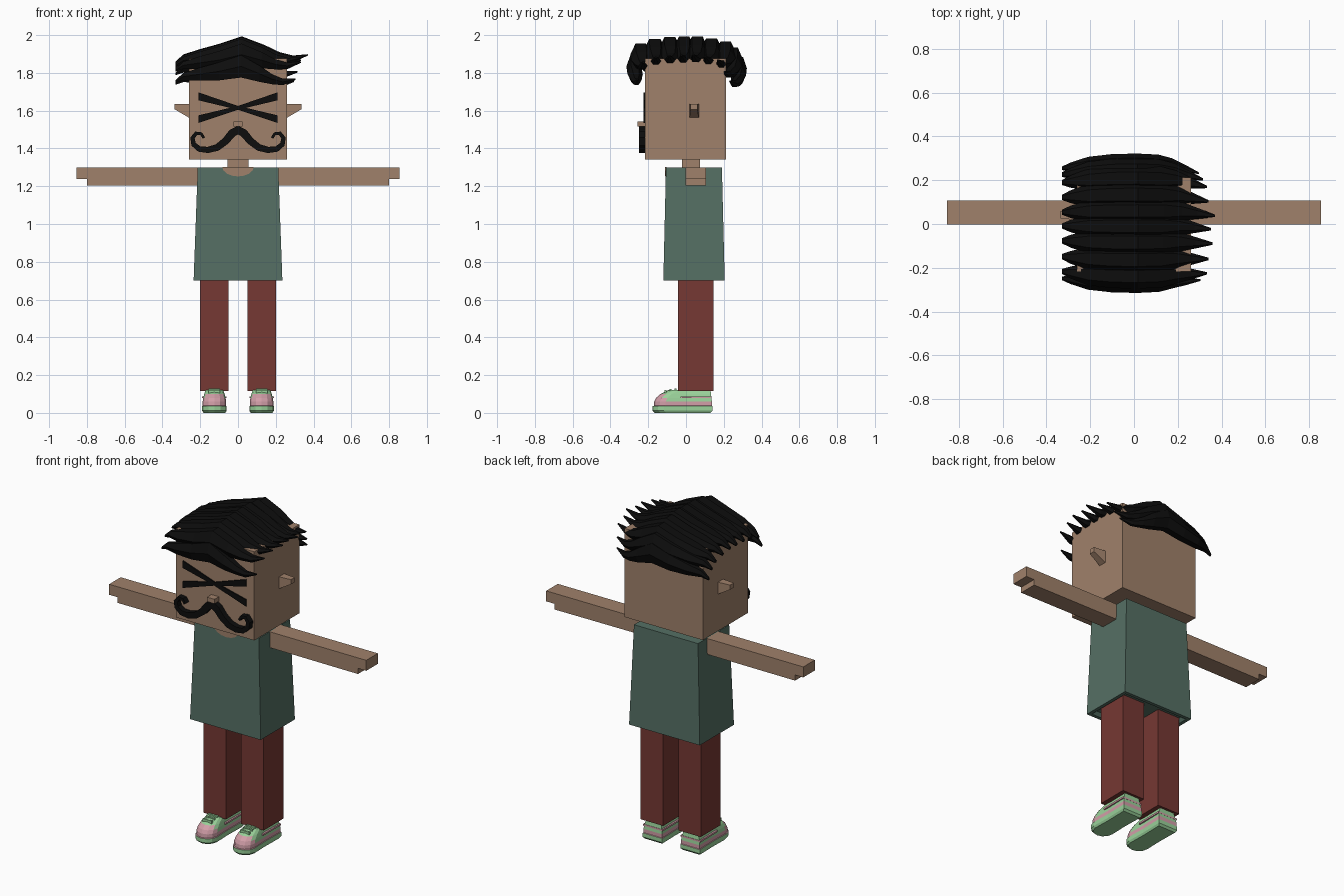
import bpy, bmesh, math
from mathutils import Vector

if "Cube" in bpy.data.objects:
    bpy.data.objects.remove(bpy.data.objects["Cube"], do_unlink=True)


def material(name, rgb):
    m = bpy.data.materials.new(name)
    m.use_nodes = True
    m.diffuse_color = (*rgb, 1)
    bsdf = m.node_tree.nodes["Principled BSDF"]
    bsdf.inputs["Base Color"].default_value = (*rgb, 1)
    bsdf.inputs["Roughness"].default_value = 0.9
    return m


SKIN = material("skin", (0.35, 0.22, 0.145))
SHIRT = material("shirt_green", (0.09, 0.16, 0.127))
TROUSERS = material("trouser_red", (0.18, 0.04, 0.033))
BLACK = material("hair_black", (0.004, 0.004, 0.004))
MINT = material("shoe_mint", (0.32, 0.64, 0.32))
PINK = material("shoe_pink", (0.64, 0.34, 0.39))


def loft(name, rings, mats, rule=None):
    """Skin a list of equal-length point rings and cap both ends."""
    bm = bmesh.new()
    loops = [[bm.verts.new(p) for p in ring] for ring in rings]
    n = len(loops[0])
    for a, b in zip(loops, loops[1:]):
        for i in range(n):
            j = (i + 1) % n
            bm.faces.new((a[i], a[j], b[j], b[i]))
    bm.faces.new(loops[0][::-1])
    bm.faces.new(loops[-1])
    bmesh.ops.recalc_face_normals(bm, faces=bm.faces[:])
    if rule:
        for f in bm.faces:
            f.material_index = rule(f.calc_center_median(), f)
    me = bpy.data.meshes.new(name)
    bm.to_mesh(me)
    bm.free()
    for m in mats:
        me.materials.append(m)
    ob = bpy.data.objects.new(name, me)
    bpy.context.collection.objects.link(ob)
    return ob


def rect(x0, x1, y0, y1, z):
    return [(x0, y0, z), (x1, y0, z), (x1, y1, z), (x0, y1, z)]


def box(name, x, y, z, mat):
    return loft(name, [rect(*x, *y, z[0]), rect(*x, *y, z[1])], [mat])


def plate(name, outline, y0, y1, mat):
    """Extrude an x-z outline along y."""
    return loft(name, [[(x, y, z) for x, z in outline] for y in (y0, y1)], [mat])


def mirrored(side, pts):
    return [(side * p[0], *p[1:]) for p in pts]


# Head, neck and nose
box("head", (-0.26, 0.26), (-0.217, 0.212), (1.342, 1.875), SKIN)
box("neck", (-0.055, 0.055), (-0.02, 0.075), (1.28, 1.36), SKIN)
box("nose", (-0.025, 0.025), (-0.258, -0.21), (1.515, 1.542), SKIN)

# Tapered shirt with a recessed underside
loft("shirt", [
    rect(-0.2, 0.2, -0.085, 0.17, 0.72),
    rect(-0.215, 0.215, -0.1, 0.185, 0.70),
    rect(-0.235, 0.235, -0.12, 0.205, 0.70),
    rect(-0.213, 0.213, -0.106, 0.19, 1.30)], [SHIRT])

# Round neckline showing skin
arc = [math.pi * (1 + i / 8) for i in range(9)]
plate("neckline", [(0.083 * math.cos(a), 1.302 + 0.05 * math.sin(a)) for a in arc],
      -0.112, -0.104, SKIN)

# Crossed eye marks, narrower where they meet
for side, label in ((1, "left"), (-1, "right")):
    mark = [(-0.21, 1.655), (0, 1.605), (0.21, 1.535),
            (0.21, 1.575), (0, 1.625), (-0.21, 1.697)]
    plate("eye_mark_" + label, mirrored(side, mark), -0.225, -0.216, BLACK)


# Curled moustache half as a tapering ribbon
def moustache(side, label):
    path = [Vector(p) for p in (
        (0, 1.497), (0.03, 1.482), (0.065, 1.44), (0.11, 1.405), (0.16, 1.392),
        (0.205, 1.397), (0.235, 1.422), (0.241, 1.455), (0.222, 1.48),
        (0.195, 1.478), (0.18, 1.455))]
    upper, lower = [], []
    for i, p in enumerate(path):
        d = (path[min(i + 1, len(path) - 1)] - path[max(i - 1, 0)]).normalized()
        if i == 0:
            d = Vector((1, 0))
        w = 0.023 * (1 - 0.07 * i)
        upper.append(p + w * Vector((-d.y, d.x)))
        lower.append(p - w * Vector((-d.y, d.x)))
    # Each segment is a quad ring swept along the path
    rings = [[(side * q.x, y, q.y) for q, y in
              ((u, -0.25), (l, -0.25), (l, -0.215), (u, -0.215))]
             for u, l in zip(upper, lower)]
    loft("moustache_" + label, rings, [BLACK])


# Shoe outline: square heel, rounded toe
def shoe_ring(side, z, front, half, heel):
    toe = front + 0.06
    pts = [(0.125 + half, heel), (0.125 + half * 0.95, 0.0)]
    for i in range(7):
        a = math.pi * i / 6
        pts.append((0.125 + half * math.cos(a), toe - 0.06 * math.sin(a)))
    pts += [(0.125 - half * 0.95, 0.0), (0.125 - half, heel)]
    return [(side * x, y, z) for x, y in pts]


def shoe_colour(c, f):
    if c.z < 0.036:
        return 0
    if c.z < 0.062:
        return 1
    return 1 if c.y < -0.105 and c.z < 0.105 else 0


for side, label in ((1, "left"), (-1, "right")):
    # Ear: flat top, slanted underside
    loft("ear_" + label, [
        [(side * x, y, z) for y, z in ((y0, z0), (y1, z0), (y1, 1.635), (y0, 1.635))]
        for x, y0, y1, z0 in ((0.255, 0.018, 0.068, 1.56), (0.335, 0.025, 0.06, 1.607))],
        [SKIN])

    # Arm with a shorter lower palm step
    arm = [(0.2, 1.205), (0.80, 1.203), (0.80, 1.237), (0.855, 1.237),
           (0.855, 1.30), (0.2, 1.30)]
    plate("arm_" + label, mirrored(side, arm), -0.003, 0.107, SKIN)

    # Leg and ankle
    xs = sorted((side * 0.05, side * 0.20))
    box("trouser_leg_" + label, xs, (-0.042, 0.145), (0.117, 0.73), TROUSERS)
    xs = sorted((side * 0.08, side * 0.17))
    box("ankle_" + label, xs, (-0.02, 0.11), (0.10, 0.16), SKIN)

    # Layered trainer
    layers = ((0, -0.165, 0.058, 0.13), (0.012, -0.177, 0.065, 0.14),
              (0.036, -0.177, 0.065, 0.14), (0.038, -0.17, 0.062, 0.137),
              (0.06, -0.168, 0.062, 0.137), (0.08, -0.158, 0.059, 0.135),
              (0.10, -0.135, 0.054, 0.132), (0.122, -0.09, 0.046, 0.13))
    loft("shoe_" + label, [shoe_ring(side, *l) for l in layers], [MINT, PINK], shoe_colour)
    box("shoe_stripe_" + label, sorted((side * 0.06, side * 0.19)),
        (-0.03, 0.136), (0.078, 0.088), PINK)
    for k in range(3):
        y = -0.115 + 0.027 * k
        box(f"lace_{label}_{k + 1}", sorted((side * 0.095, side * 0.155)),
            (y, y + 0.012), (0.1, 0.122 + 0.004 * k), MINT)

    moustache(side, label)

# Hair: faceted locks running sideways; columns are x, height, thickness, width
LOCK = ((-0.33, 1.855, 0.008, 0.2), (-0.29, 1.88, 0.02, 0.5), (-0.21, 1.892, 0.035, 0.9),
        (-0.1, 1.908, 0.05, 1), (0.02, 1.937, 0.062, 1), (0.14, 1.912, 0.045, 1),
        (0.22, 1.893, 0.028, 0.75), (0.29, 1.887, 0.018, 0.45), (0.37, 1.91, 0.004, 0.1))


def lock(i, y, drop, reach, width):
    rings = []
    for x, z, h, w in LOCK:
        bow = 1 - 0.9 * x * x
        tip = x * reach if x > 0 else x
        curl = -0.035 * max(0, x) if drop < 0.05 else -0.12 * max(0, x)
        ring = []
        for k in range(6):
            a = math.pi * k / 3
            ring.append((tip, y * bow + width * w * math.cos(a) - 0.1 * max(0, x - 0.22),
                         z - drop + curl + h * 1.1 * math.sin(a)))
        rings.append(ring)
    loft(f"hair_lock_{i + 1}", rings, [BLACK])


locks = ((-0.275, 0.1, 0.82, 0.04), (-0.24, 0.04, 0.9, 0.055), (-0.165, 0.015, 0.92, 0.058),
         (-0.085, 0.006, 0.97, 0.058), (-0.01, 0.004, 0.95, 0.056), (0.06, 0.002, 1.0, 0.056),
         (0.135, 0.012, 0.92, 0.058), (0.21, 0.03, 0.9, 0.056), (0.25, 0.06, 0.85, 0.05),
         (0.282, 0.11, 0.8, 0.04))
for i, spec in enumerate(locks):
    lock(i, *spec)
